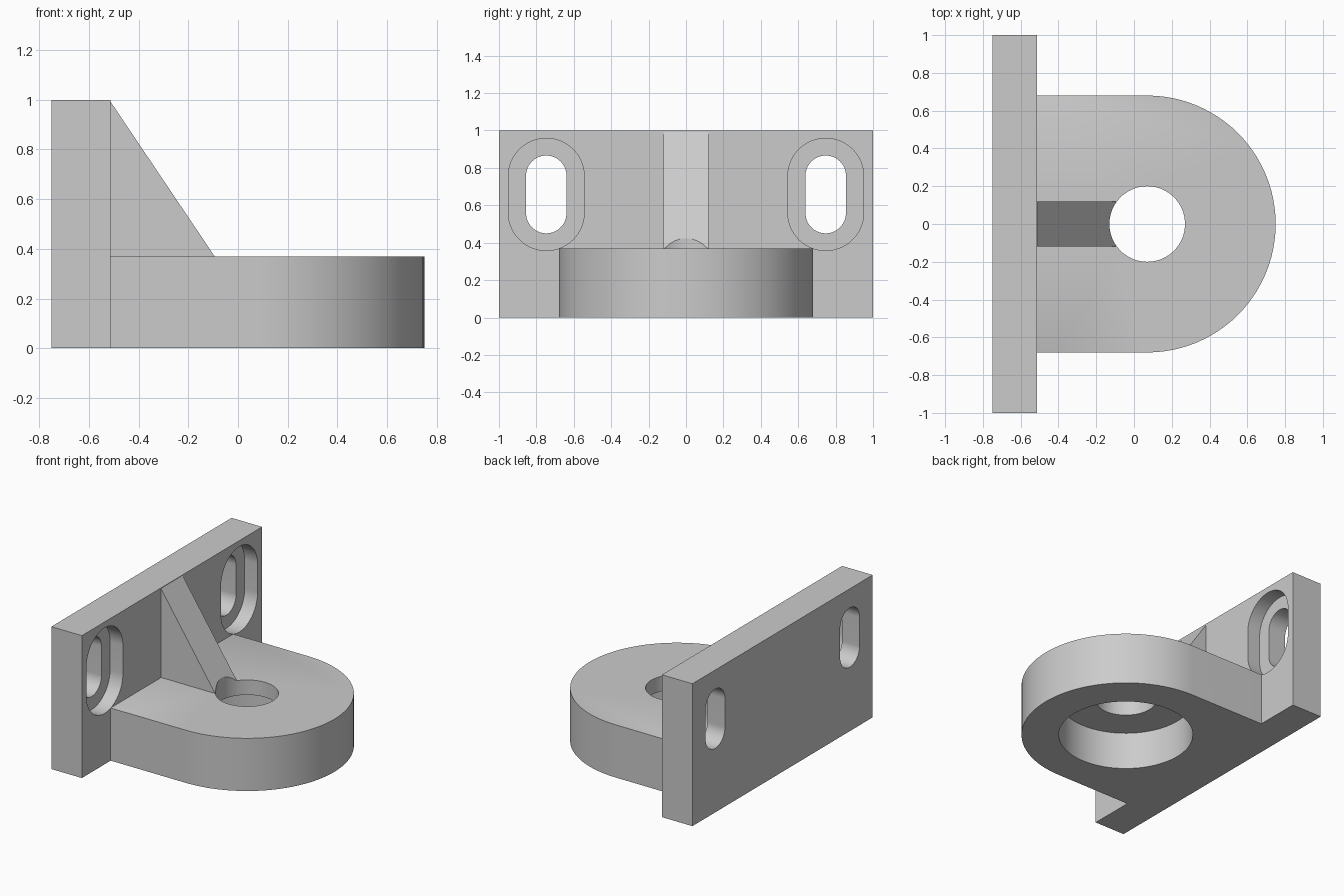
import bpy, bmesh
from math import sin, cos, pi, radians
from mathutils import Vector

cube = bpy.data.objects.get("Cube")
if cube:
    bpy.data.objects.remove(cube, do_unlink=True)

# Main dimensions
BACK, FACE = -0.75, -0.513      # mounting plate, back and front
LUG_X, LUG_R, LUG_H = 0.07, 0.68, 0.37
ARC = 48                        # segments in a half circle


def arc(cx, cy, r, start, end, n=ARC):
    return [(cx + r * cos(start + (end - start) * i / n),
             cy + r * sin(start + (end - start) * i / n)) for i in range(n + 1)]


def circle(cx, cy, r):
    return arc(cx, cy, r, 0, 2 * pi, 2 * ARC)[:-1]


def slot(cy, cz, r, half_height):
    d = half_height - r
    return arc(cy, cz + d, r, 0, pi) + arc(cy, cz - d, r, pi, 2 * pi)


def prism(name, profile, axis, low, high):
    """Extrude a 2D profile along the x, y or z axis."""
    place = {"x": lambda a, b: (low, a, b),
             "y": lambda a, b: (a, low, b),
             "z": lambda a, b: (a, b, low)}[axis]
    bm = bmesh.new()
    face = bm.faces.new([bm.verts.new(place(a, b)) for a, b in profile])
    moved = bmesh.ops.extrude_face_region(bm, geom=[face])["geom"]
    step = Vector([high - low if axis == k else 0 for k in "xyz"])
    bmesh.ops.translate(bm, vec=step,
                        verts=[g for g in moved if isinstance(g, bmesh.types.BMVert)])
    bmesh.ops.recalc_face_normals(bm, faces=bm.faces)
    mesh = bpy.data.meshes.new(name)
    bm.to_mesh(mesh)
    bm.free()
    obj = bpy.data.objects.new(name, mesh)
    bpy.context.collection.objects.link(obj)
    return obj


def combine(body, tool, operation):
    """Apply an exact boolean and discard the tool."""
    tool.hide_render = True
    mod = body.modifiers.new(tool.name, "BOOLEAN")
    mod.operation, mod.solver, mod.object = operation, "EXACT", tool
    graph = bpy.context.evaluated_depsgraph_get()
    mesh = bpy.data.meshes.new_from_object(body.evaluated_get(graph))
    body.modifiers.clear()
    body.data = mesh
    bpy.data.objects.remove(tool, do_unlink=True)


# Mounting plate
bracket = prism("bracket", [(BACK, -1), (FACE, -1), (FACE, 1), (BACK, 1)], "z", 0, 1)

# Rounded lug, set into the plate
inside = (BACK + FACE) / 2
lug = [(inside, -LUG_R)] + arc(LUG_X, 0, LUG_R, -pi / 2, pi / 2) + [(inside, LUG_R)]
combine(bracket, prism("lug", lug, "z", 0, LUG_H), "UNION")

# Sloping rib, set into plate and lug
rib = [(inside, 0.3), (inside, 0.992), (FACE, 0.992), (-0.047, 0.3)]
combine(bracket, prism("rib", rib, "y", -0.12, 0.12), "UNION")

# Through hole and wide counterbore from below
combine(bracket, prism("hole", circle(LUG_X, 0, 0.2), "z", -0.1, 1.1), "DIFFERENCE")
combine(bracket, prism("counterbore", circle(LUG_X, 0, 0.437), "z", -0.1, 0.265), "DIFFERENCE")

# Recessed bolt slots on both sides
for side in (-1, 1):
    y = 0.747 * side
    combine(bracket, prism("slot", slot(y, 0.658, 0.108, 0.208), "x", -0.9, -0.4), "DIFFERENCE")
    combine(bracket, prism("recess", slot(y, 0.658, 0.203, 0.3), "x", FACE - 0.1, -0.4), "DIFFERENCE")

# Grey metal
grey = bpy.data.materials.new("grey_metal")
grey.use_nodes = True
colour = (0.6, 0.6, 0.6, 1)
grey.diffuse_color = colour
grey.node_tree.nodes["Principled BSDF"].inputs["Base Color"].default_value = colour
bracket.data.materials.clear()
bracket.data.materials.append(grey)
for polygon in bracket.data.polygons:
    polygon.material_index = 0

# Smooth curved walls, crisp edges
bpy.ops.object.select_all(action="DESELECT")
bracket.select_set(True)
bpy.context.view_layer.objects.active = bracket
bpy.ops.object.shade_smooth_by_angle(angle=radians(30))
